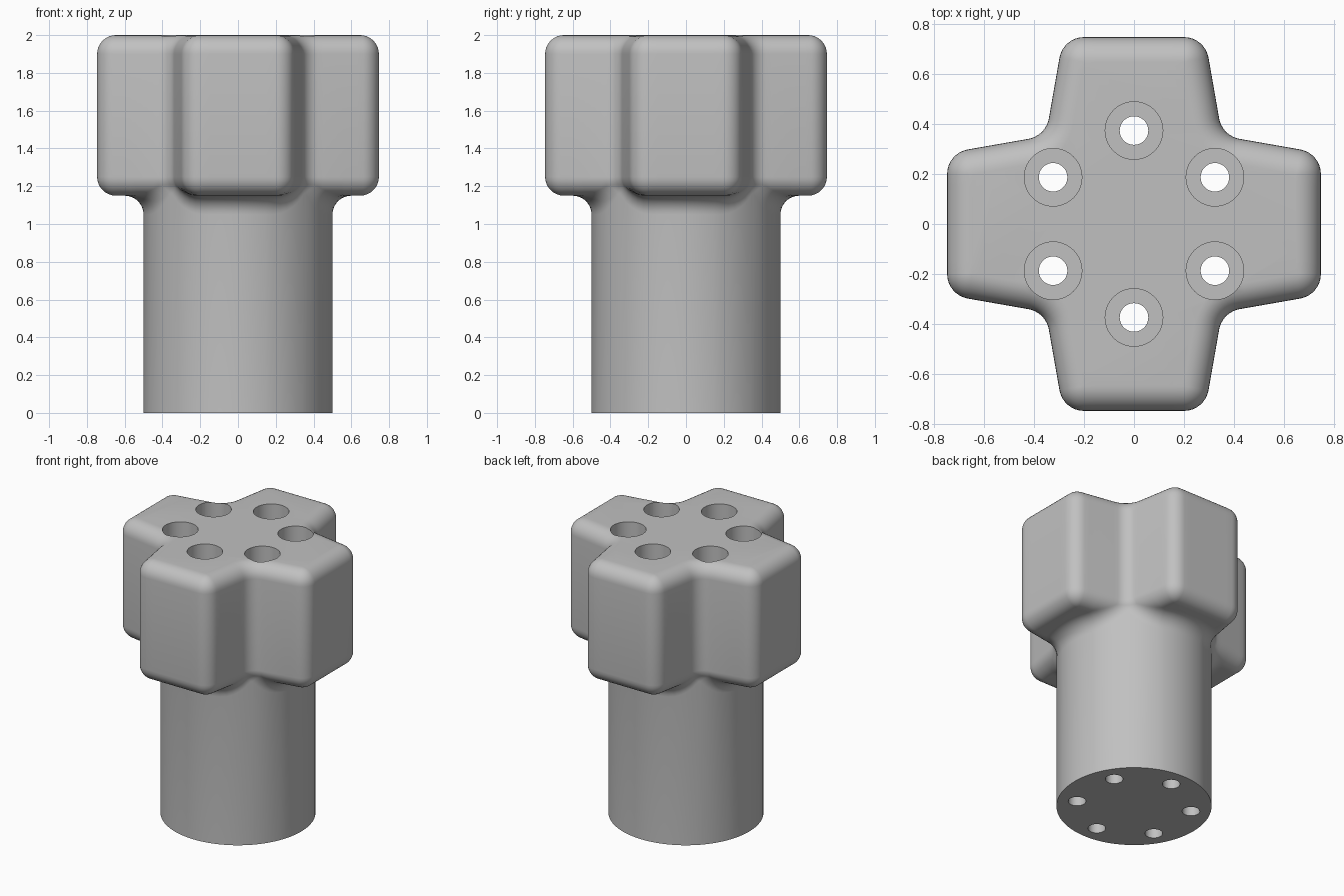
import bpy, bmesh, math
from mathutils import Vector, Matrix

if "Cube" in bpy.data.objects:
    bpy.data.objects.remove(bpy.data.objects["Cube"])

R = 0.1                    # fillet radius used on every edge
TOP, UNDER = 2.0, 1.15     # head top and underside
SHAFT = 0.5                # shaft radius


def finish(bm, name):
    bmesh.ops.remove_doubles(bm, verts=bm.verts, dist=1e-5)
    bmesh.ops.recalc_face_normals(bm, faces=bm.faces)
    mesh = bpy.data.meshes.new(name)
    bm.to_mesh(mesh)
    bm.free()
    obj = bpy.data.objects.new(name, mesh)
    bpy.context.collection.objects.link(obj)
    return obj


def loft(bm, columns):
    """Skin closed rings from equal-length columns, with end caps."""
    cols = [[bm.verts.new(p) for p in c] for c in columns]
    for a, b in zip(cols, cols[1:] + cols[:1]):
        for i in range(len(a) - 1):
            bm.faces.new((a[i], b[i], b[i + 1], a[i + 1]))
    bm.faces.new([c[0] for c in cols])
    bm.faces.new([c[-1] for c in cols])


def head_outline(arc=8, straight=8):
    """Filleted four-armed outline as (point, outward normal) pairs."""
    corners = [Matrix.Rotation(k * math.pi / 2, 2) @ Vector(p) for k in range(4)
               for p in ((0.746, -0.283), (0.746, 0.283), (0.352, 0.352))]
    n = len(corners)
    arcs = []
    for i, c in enumerate(corners):
        e1 = (c - corners[i - 1]).normalized()
        e2 = (corners[(i + 1) % n] - c).normalized()
        n1, n2 = Vector((e1.y, -e1.x)), Vector((e2.y, -e2.x))
        side = 1 if e1.x * e2.y - e1.y * e2.x > 0 else -1   # convex or concave
        centre = c - side * R * (n1 + n2) / (1 + n1.dot(n2))
        normals = [n1.slerp(n2, k / arc) for k in range(arc + 1)]
        arcs.append([(centre + side * R * m, m) for m in normals])
    out = []
    for a, b in zip(arcs, arcs[1:] + arcs[:1]):
        out += a
        out += [(a[-1][0].lerp(b[0][0], k / straight), a[-1][1])
                for k in range(1, straight)]
    return out


def column(p, n, steps=8):
    """Vertical section: rounded rim, side, rounded underside, flare, shaft."""
    core = p - R * n
    pts = []
    for k in range(steps + 1):
        t = math.pi / 2 * (1 - k / steps)
        pts.append((core + R * math.cos(t) * n).to_3d() +
                   Vector((0, 0, TOP - R + R * math.sin(t))))
    # ball that rolls between the underside and the shaft
    reach = SHAFT + R
    qa, qb, qc = 4 * R * R, 4 * R * core.dot(n), core.length_squared - reach ** 2
    if qc >= 0:
        cos_t = 0.0
        ball_xy = core.normalized() * reach
    else:
        cos_t = min(1.0, (-qb + math.sqrt(qb * qb - 4 * qa * qc)) / (2 * qa))
        ball_xy = core + 2 * R * cos_t * n
    end = math.acos(cos_t)
    ball = Vector((ball_xy.x, ball_xy.y, UNDER + R - 2 * R * math.sin(end)))
    for k in range(steps + 1):
        t = end * k / steps
        pts.append((core + R * math.cos(t) * n).to_3d() +
                   Vector((0, 0, UNDER + R - R * math.sin(t))))
    u0 = Vector((-n.x * cos_t, -n.y * cos_t, math.sin(end)))
    e = ball_xy.normalized()
    u1 = Vector((-e.x, -e.y, 0))
    for k in range(steps + 1):
        pts.append(ball + R * u0.slerp(u1, k / steps))
    pts.append(Vector((e.x * SHAFT, e.y * SHAFT, 0)))
    return pts


# Knob: four-armed head flowing into a round shaft
bm = bmesh.new()
loft(bm, [column(p, n) for p, n in head_outline()])
knob = finish(bm, "knob_body")

# Six counterbored through holes
bm = bmesh.new()
step = [(0.115, 2.2), (0.115, 1.4), (0.057, 1.4), (0.057, -0.2)]
for k in range(6):
    a = math.radians(30 + 60 * k)
    cx, cy = 0.373 * math.cos(a), 0.373 * math.sin(a)
    loft(bm, [[(cx + r * math.cos(t), cy + r * math.sin(t), z) for r, z in step]
              for t in (2 * math.pi * j / 40 for j in range(40))])
cutter = finish(bm, "bolt_hole_cutter")
cutter.hide_render = True

bpy.context.view_layer.objects.active = knob
knob.select_set(True)
cut = knob.modifiers.new("bolt_holes", 'BOOLEAN')
cut.operation, cut.solver, cut.object = 'DIFFERENCE', 'EXACT', cutter
bpy.ops.object.modifier_apply(modifier=cut.name)
bpy.data.objects.remove(cutter)

# Colour and shading
grey = bpy.data.materials.new("plain_grey")
grey.diffuse_color = (0.53, 0.53, 0.53, 1)
grey.use_nodes = True
grey.node_tree.nodes["Principled BSDF"].inputs["Base Color"].default_value = grey.diffuse_color
knob.data.materials.clear()
knob.data.materials.append(grey)
bpy.ops.object.shade_smooth_by_angle(angle=math.radians(30))
